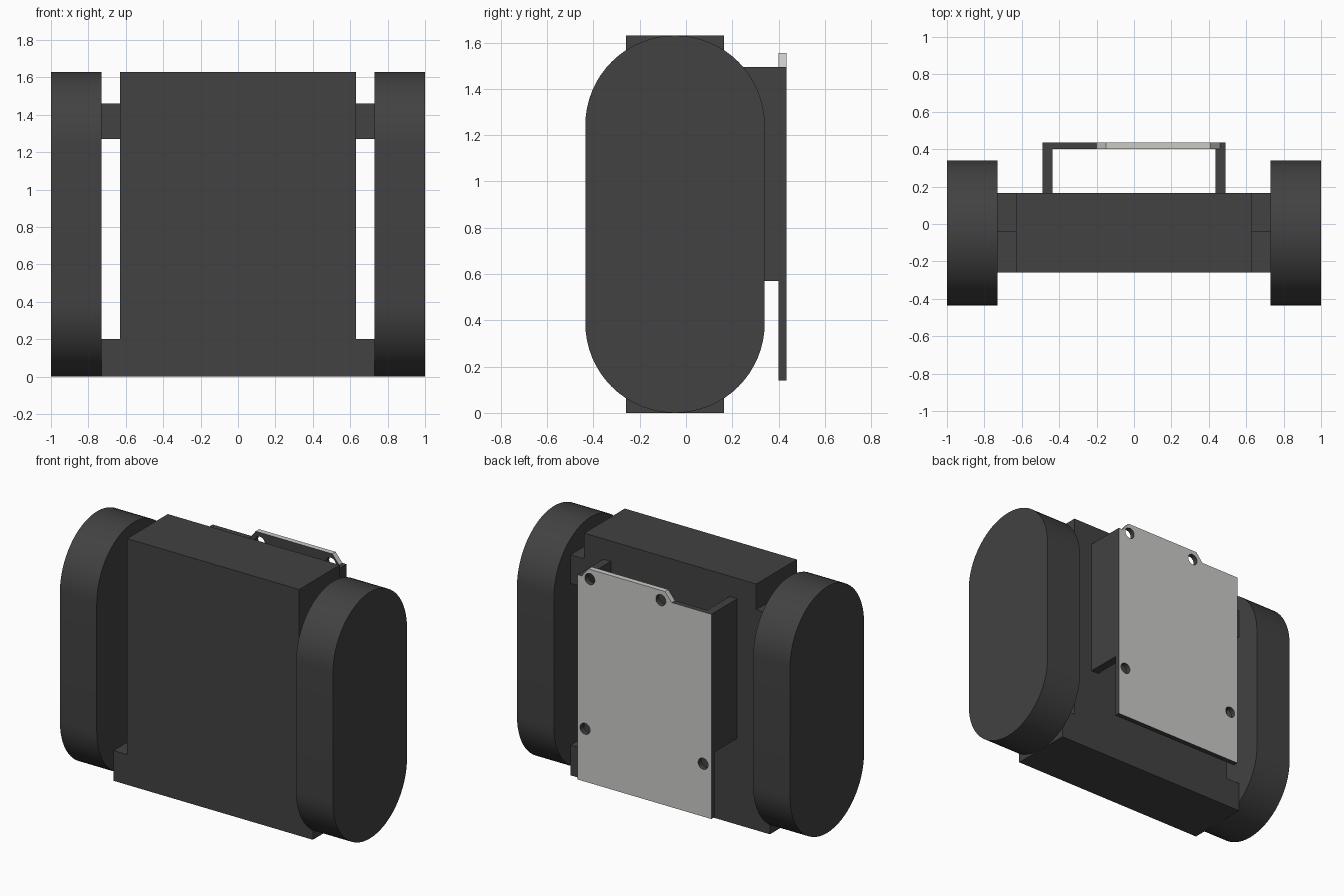
import bpy, bmesh, math
from mathutils import Matrix

if "Cube" in bpy.data.objects:
    bpy.data.objects.remove(bpy.data.objects["Cube"])


def material(name, rgb):
    m = bpy.data.materials.new(name)
    m.diffuse_color = (*rgb, 1)
    m.use_nodes = True
    m.node_tree.nodes["Principled BSDF"].inputs["Base Color"].default_value = m.diffuse_color
    return m


dark = material("charcoal", (0.054, 0.054, 0.054))
light = material("pale_grey", (0.60, 0.60, 0.575))


def finish(name, bm, mats):
    bmesh.ops.recalc_face_normals(bm, faces=bm.faces)
    me = bpy.data.meshes.new(name)
    bm.to_mesh(me)
    bm.free()
    for m in mats:
        me.materials.append(m)
    ob = bpy.data.objects.new(name, me)
    bpy.context.collection.objects.link(ob)
    return ob


def box(name, x, y, z):
    bm = bmesh.new()
    bmesh.ops.create_cube(bm, size=1)
    for v in bm.verts:
        for i, (a, b) in enumerate((x, y, z)):
            v.co[i] = a if v.co[i] < 0 else b
    return finish(name, bm, [dark])


def track(name, x0, x1):
    # Stadium profile pushed out sideways
    r, yc, height, n = 0.3875, -0.0475, 1.63, 32
    pts = []
    for zc, start in ((height - r, 0), (r, math.pi)):
        for i in range(n + 1):
            a = start + math.pi * i / n
            pts.append((x0, yc + r * math.cos(a), zc + r * math.sin(a)))
    bm = bmesh.new()
    face = bm.faces.new([bm.verts.new(p) for p in pts])
    ext = bmesh.ops.extrude_face_region(bm, geom=[face], use_keep_orig=True)
    bmesh.ops.translate(bm, vec=(x1 - x0, 0, 0),
                        verts=[g for g in ext["geom"] if isinstance(g, bmesh.types.BMVert)])
    ob = finish(name, bm, [dark])
    bpy.ops.object.select_all(action='DESELECT')
    ob.select_set(True)
    bpy.context.view_layer.objects.active = ob
    bpy.ops.object.shade_smooth_by_angle(angle=math.radians(30))


def mounting_plate():
    # Flat outline with a raised tab and four round holes
    outline = [(-0.49, 0.14), (0.49, 0.14), (0.49, 1.495), (0.46, 1.495), (0.41, 1.555),
               (-0.15, 1.555), (-0.20, 1.495), (-0.49, 1.495)]
    loops = [outline]
    for hx, hz in ((0.40, 1.49), (-0.12, 1.49), (0.435, 0.49), (-0.43, 0.49)):
        loops.append([(hx + 0.037 * math.cos(math.tau * i / 24),
                       hz + 0.037 * math.sin(math.tau * i / 24)) for i in range(24)])
    cu = bpy.data.curves.new("plate_outline", 'CURVE')
    cu.dimensions, cu.fill_mode, cu.extrude = '2D', 'BOTH', 0.0175
    for pts in loops:
        s = cu.splines.new('POLY')
        s.points.add(len(pts) - 1)
        for p, (x, z) in zip(s.points, pts):
            p.co = (x, z, 0, 1)
        s.use_cyclic_u = True
    helper = bpy.data.objects.new("plate_outline", cu)
    bpy.context.collection.objects.link(helper)
    me = helper.evaluated_get(bpy.context.evaluated_depsgraph_get()).to_mesh()
    bm = bmesh.new()
    bm.from_mesh(me)
    bpy.data.objects.remove(helper)
    bm.transform(Matrix.Translation((0, 0.4175, 0)) @ Matrix.Rotation(math.pi / 2, 4, 'X'))
    bmesh.ops.remove_doubles(bm, verts=bm.verts, dist=1e-5)
    bmesh.ops.recalc_face_normals(bm, faces=bm.faces)
    # Pale rear face and tab rim, dark elsewhere
    for f in bm.faces:
        f.smooth = False
        rim = f.normal.z > 0.3 and f.calc_center_median().z > 1.5
        f.material_index = 1 if f.normal.y > 0.9 or rim else 0
    finish("mounting_plate", bm, [dark, light])


# Central body with wide foot
box("body", (-0.63, 0.63), (-0.26, 0.165), (0.2, 1.63))
box("lower_crossbar", (-0.73, 0.73), (-0.26, 0.165), (0, 0.2))

# Tracks, upper axles and bracket arms on both sides
for side, s in (("left", -1), ("right", 1)):
    track(side + "_track", s * 0.73, s * 1.0)
    box(side + "_axle", sorted((s * 0.63, s * 0.73)), (-0.04, 0.165), (1.27, 1.46))
    box(side + "_bracket_arm", sorted((s * 0.435, s * 0.49)), (0.165, 0.40), (0.57, 1.495))

mounting_plate()
